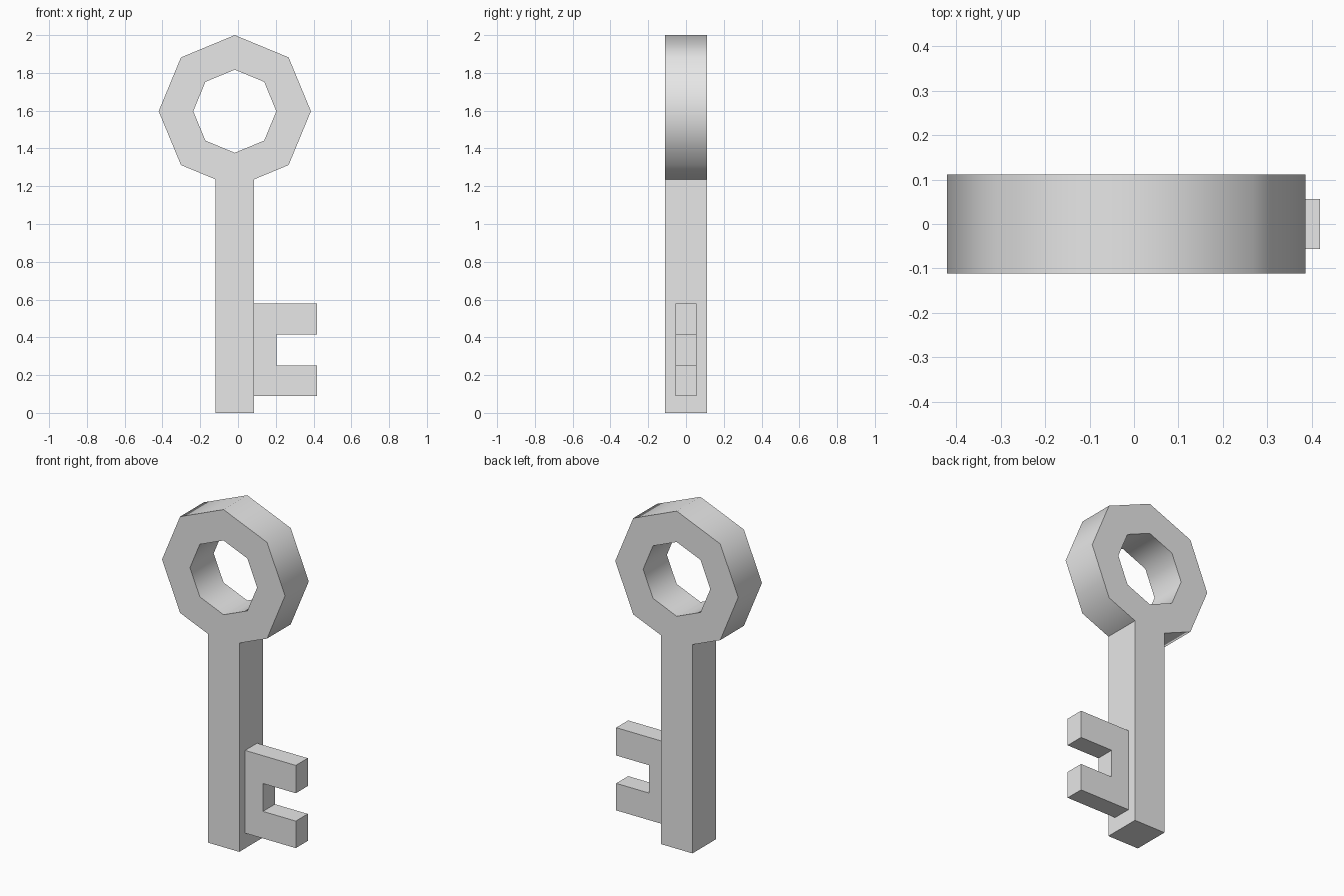
import bpy
import bmesh
from math import sin, cos, tan, pi, radians
from mathutils import Vector

if "Cube" in bpy.data.objects:
    bpy.data.objects.remove(bpy.data.objects["Cube"], do_unlink=True)

grey = bpy.data.materials.new("light grey")
grey.use_nodes = True
GREY = (0.8, 0.8, 0.8, 1)
grey.diffuse_color = GREY
grey.node_tree.nodes["Principled BSDF"].inputs["Base Color"].default_value = GREY


def slab(name, polygons, depth):
    """Join flat (x, z) polygons along shared edges and thicken them in y."""
    bm = bmesh.new()
    for poly in polygons:
        bm.faces.new([bm.verts.new((x, -depth / 2, z)) for x, z in poly])
    bmesh.ops.remove_doubles(bm, verts=bm.verts, dist=0.0005)
    front = bm.faces[:]
    new = bmesh.ops.extrude_face_region(bm, geom=front, use_keep_orig=True)
    moved = [v for v in new["geom"] if isinstance(v, bmesh.types.BMVert)]
    bmesh.ops.translate(bm, verts=moved, vec=Vector((0, depth, 0)))
    bmesh.ops.recalc_face_normals(bm, faces=bm.faces)
    mesh = bpy.data.meshes.new(name)
    bm.to_mesh(mesh)
    bm.free()
    mesh.materials.append(grey)
    obj = bpy.data.objects.new(name, mesh)
    bpy.context.collection.objects.link(obj)
    bpy.ops.object.select_all(action="DESELECT")
    obj.select_set(True)
    bpy.context.view_layer.objects.active = obj
    bpy.ops.object.shade_smooth_by_angle(angle=radians(60))
    return obj


# Octagonal bow with a corner at the bottom, where the shaft begins
CX, CZ, OUTER, INNER, HALF = -0.017, 1.597, 0.403, 0.22, 0.103


def ring(radius):
    return [(CX + radius * sin(i * pi / 4), CZ - radius * cos(i * pi / 4))
            for i in range(8)]


outer, inner = ring(OUTER), ring(INNER)
shoulder_z = CZ - OUTER + HALF * tan(pi / 8)
left = (CX + HALF, shoulder_z)
right = (CX - HALF, shoulder_z)

faces = []
for i in range(8):
    j = (i + 1) % 8
    extra = [left] if i == 0 else [right] if i == 7 else []
    faces.append([outer[i], *extra, outer[j], inner[j], inner[i]])

# Shaft
faces.append([right, (right[0], 0), (left[0], 0), left, outer[0]])
slab("bow_and_shaft", faces, 0.222)

# Bit with two teeth
x0, x1, x2 = left[0], 0.203, 0.418
slab("bit", [[(x0, 0.09), (x2, 0.09), (x2, 0.25), (x1, 0.25),
              (x1, 0.415), (x2, 0.415), (x2, 0.58), (x0, 0.58)]], 0.112)
